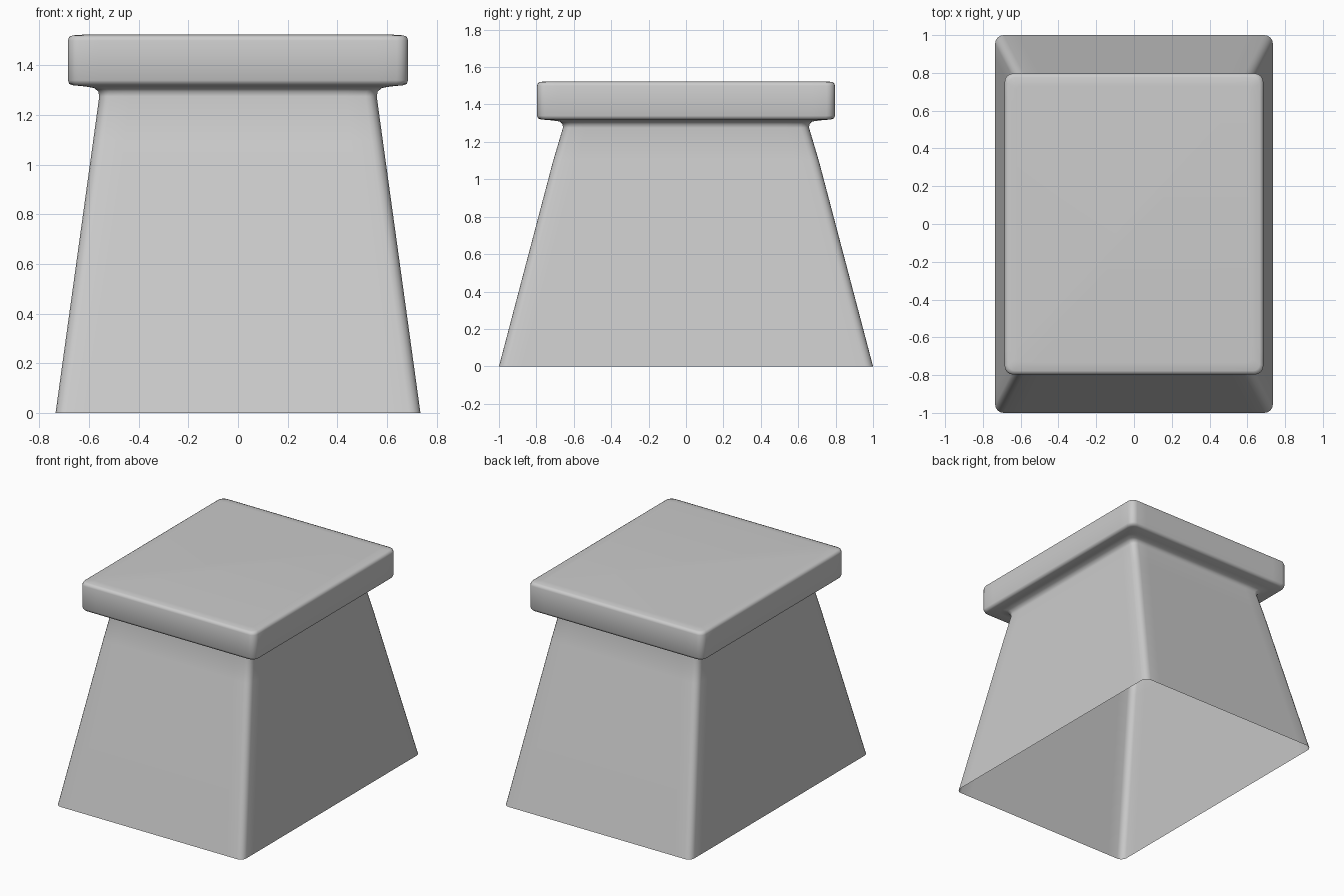
import bpy, bmesh, math

cube = bpy.data.objects.get("Cube")
if cube:
    bpy.data.objects.remove(cube, do_unlink=True)

stone = bpy.data.materials.new("light grey stone")
stone.use_nodes = True
GREY = (0.6, 0.6, 0.6, 1)
stone.diffuse_color = GREY
stone.node_tree.nodes["Principled BSDF"].inputs["Base Color"].default_value = GREY


def ring(bm, hx, hy, z, r, segments=4, support=0.08):
    """Rounded rectangle of vertices, with a support point beside each corner."""
    verts = []
    for k, (sx, sy) in enumerate(((1, 1), (-1, 1), (-1, -1), (1, -1))):
        cx, cy = sx * (hx - r), sy * (hy - r)
        a0 = k * math.pi / 2
        pts = []
        for i in range(segments + 1):
            a = a0 + i / segments * math.pi / 2
            pts.append((cx + r * math.cos(a), cy + r * math.sin(a)))
        # support points run back along the two straight sides
        first = (pts[0][0] + support * math.sin(a0), pts[0][1] - support * math.cos(a0))
        last = (pts[-1][0] - support * math.cos(a0), pts[-1][1] - support * math.sin(a0))
        verts += [bm.verts.new((x, y, z)) for x, y in [first] + pts + [last]]
    return verts


# Half width, half depth, height and corner radius, from the open foot upwards
PROFILE = [
    (0.735, 1.0, 0, 0.045),         # foot
    (0.583, 0.71, 1.1, 0.045),      # tapering body
    (0.559, 0.658, 1.275, 0.045),   # neck
    (0.563, 0.66, 1.295, 0.045),
    (0.58, 0.675, 1.309, 0.045),    # cove under the slab
    (0.615, 0.715, 1.315, 0.045),
    (0.665, 0.775, 1.32, 0.045),
    (0.68, 0.79, 1.325, 0.045),
    (0.685, 0.797, 1.34, 0.045),    # slab side
    (0.685, 0.797, 1.5, 0.045),
    (0.68, 0.792, 1.515, 0.043),    # rounded top edge
    (0.665, 0.777, 1.521, 0.035),
    (0.62, 0.732, 1.524, 0.02),
]

bm = bmesh.new()
rings = [ring(bm, *row) for row in PROFILE]
for low, high in zip(rings, rings[1:]):
    n = len(low)
    for i in range(n):
        j = (i + 1) % n
        bm.faces.new((low[i], low[j], high[j], high[i]))
bm.faces.new(rings[-1])

mesh = bpy.data.meshes.new("pedestal")
bm.to_mesh(mesh)
bm.free()
mesh.materials.append(stone)
for poly in mesh.polygons:
    poly.use_smooth = True
pedestal = bpy.data.objects.new("pedestal", mesh)
bpy.context.collection.objects.link(pedestal)
